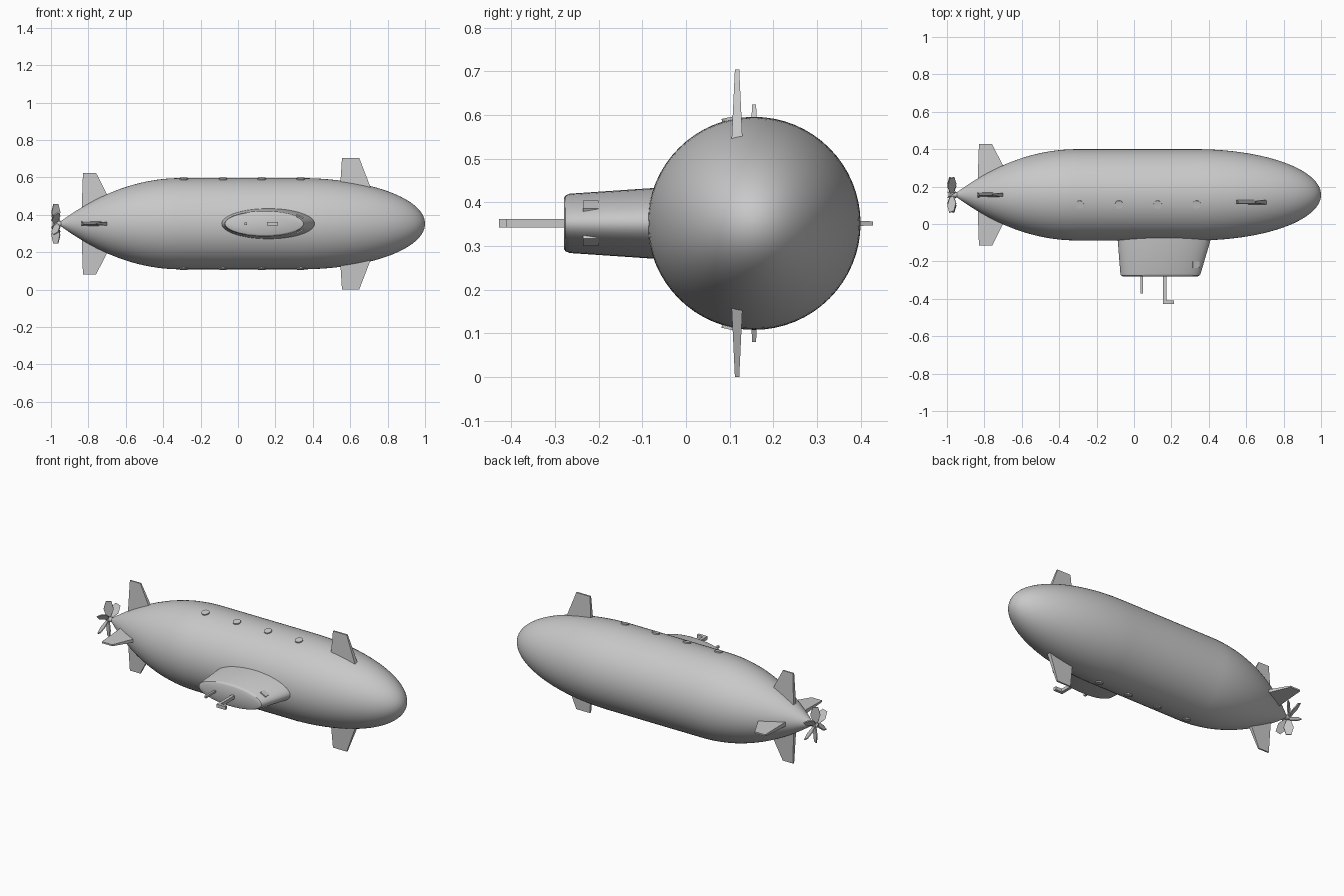
import bpy, bmesh, math
from mathutils import Matrix, Vector

if "Cube" in bpy.data.objects:
    bpy.data.objects.remove(bpy.data.objects["Cube"])

CY, CZ, R = 0.156, 0.352, 0.244   # hull axis and radius
grey = bpy.data.materials.new("hull grey")
grey.diffuse_color = (0.58, 0.58, 0.58, 1)
grey.use_nodes = True
grey.node_tree.nodes["Principled BSDF"].inputs["Base Color"].default_value = grey.diffuse_color


def finish(name, bm, smooth=False):
    bmesh.ops.recalc_face_normals(bm, faces=bm.faces)
    me = bpy.data.meshes.new(name)
    bm.to_mesh(me)
    bm.free()
    me.materials.append(grey)
    ob = bpy.data.objects.new(name, me)
    bpy.context.collection.objects.link(ob)
    if smooth:
        bpy.ops.object.select_all(action='DESELECT')
        ob.select_set(True)
        bpy.context.view_layer.objects.active = ob
        bpy.ops.object.shade_smooth_by_angle(angle=math.radians(35))
    return ob


def loft(name, rings, smooth=False, matrix=None):
    """Skin a list of point loops and cap both ends."""
    bm = bmesh.new()
    loops = [[bm.verts.new(p) for p in ring] for ring in rings]
    n = len(loops[0])
    for a, b in zip(loops, loops[1:]):
        for i in range(n):
            j = (i + 1) % n
            bm.faces.new((a[i], a[j], b[j], b[i]))
    bm.faces.new(loops[0])
    bm.faces.new(loops[-1])
    if matrix:
        bm.transform(matrix)
    return finish(name, bm, smooth)


def box(name, lo, hi):
    rect = lambda z: [(lo[0], lo[1], z), (hi[0], lo[1], z), (hi[0], hi[1], z), (lo[0], hi[1], z)]
    return loft(name, [rect(lo[2]), rect(hi[2])])


def circle(x, r, n=64):
    return [(x, CY + r * math.cos(2 * math.pi * i / n), CZ + r * math.sin(2 * math.pi * i / n))
            for i in range(n)]


# Hull: parabolic tail, straight middle, elliptical nose
profile = []
for i in range(24):
    u = 0.975 * (1 - i / 24)
    profile.append((-0.30 - 0.665 * u, R * (1 - u ** 2.05)))
profile.append((-0.30, R))
for i in range(28):
    a = math.pi / 2 * i / 28
    profile.append((0.33 + 0.67 * math.sin(a), R * math.cos(a)))
profile.append((1.0, 0.001))
loft("hull", [circle(x, r) for x, r in profile], True)


# Sail: tapered elliptical tower with a bevelled top
def ellipse(y, x0, x1, half, n=64):
    return [((x0 + x1) / 2 + (x1 - x0) / 2 * math.cos(2 * math.pi * i / n), y,
             CZ + half * math.sin(2 * math.pi * i / n)) for i in range(n)]


loft("sail", [ellipse(0.0, -0.094, 0.435, 0.086), ellipse(-0.266, -0.073, 0.356, 0.068),
              ellipse(-0.276, -0.069, 0.350, 0.064), ellipse(-0.28, -0.06, 0.340, 0.058)], True)

# Sail windows
for side in (1, -1):
    a, b, cx, dz = 0.222, 0.0715, 0.145, 0.039 * side
    dx = a * math.sqrt(1 - (dz / b) ** 2)
    bm = bmesh.new()
    bmesh.ops.create_cube(bm, size=1, matrix=Matrix.Translation((cx + dx, -0.218, CZ + dz))
                          @ Matrix.Rotation(math.atan2(dx / a ** 2, dz / b ** 2), 4, 'Y')
                          @ Matrix.Diagonal((0.040, 0.035, 0.009, 1)))
    finish("sail_window", bm)

# Periscope and masts
box("thin_mast", (0.036, -0.372, CZ - 0.006), (0.048, -0.27, CZ + 0.006))
box("periscope_mast", (0.155, -0.412, CZ - 0.010), (0.173, -0.27, CZ + 0.010))
box("periscope_head", (0.155, -0.428, CZ - 0.010), (0.215, -0.410, CZ + 0.010))


# Fins: tapered slabs pointing outwards from the hull axis
def fin(name, angle, root, tip, offset=0.0):
    rings = []
    for r, x0, x1, t in (root, tip):
        rings.append([(x0, -t / 2, r), (x1, -t / 2, r), (x1, t / 2, r), (x0, t / 2, r)])
    loft(name, rings, matrix=Matrix.Translation((0, CY + offset, CZ)) @ Matrix.Rotation(angle, 4, 'X'))


for k in range(4):
    fin("tail_fin", k * math.pi / 2, (0.07, -0.836, -0.657, 0.028), (0.272, -0.829, -0.759, 0.009))
for k in range(2):
    fin("bow_plane", k * math.pi, (0.15, 0.543, 0.726, 0.029), (0.352, 0.556, 0.648, 0.010), -0.039)

# Portholes along both flanks
tilt = math.asin(0.052 / R)
for x in (-0.29, -0.08, 0.127, 0.335):
    for ang in (tilt, math.pi - tilt):
        bm = bmesh.new()
        bmesh.ops.create_cone(bm, cap_ends=True, segments=24, radius1=0.022, radius2=0.022, depth=0.03,
                              matrix=Matrix.Translation((x, CY, CZ)) @ Matrix.Rotation(ang, 4, 'X')
                              @ Matrix.Translation((0, 0, R - 0.0095)))
        finish("porthole", bm, True)

# Propeller: hub and six pitched blades
loft("propeller_hub", [circle(-0.93, 0.014, 24), circle(-0.985, 0.014, 24), circle(-0.993, 0.008, 24)], True)
for k in range(6):
    rings = []
    for r, c in ((0.005, 0.018), (0.06, 0.056), (0.105, 0.030)):
        rings.append([(-c / 2, -0.003, r), (c / 2, -0.003, r), (c / 2, 0.003, r), (-c / 2, 0.003, r)])
    loft("propeller_blade", rings, matrix=Matrix.Translation((-0.974, CY, CZ))
         @ Matrix.Rotation(k * math.pi / 3, 4, 'X') @ Matrix.Rotation(math.radians(35), 4, 'Z'))
